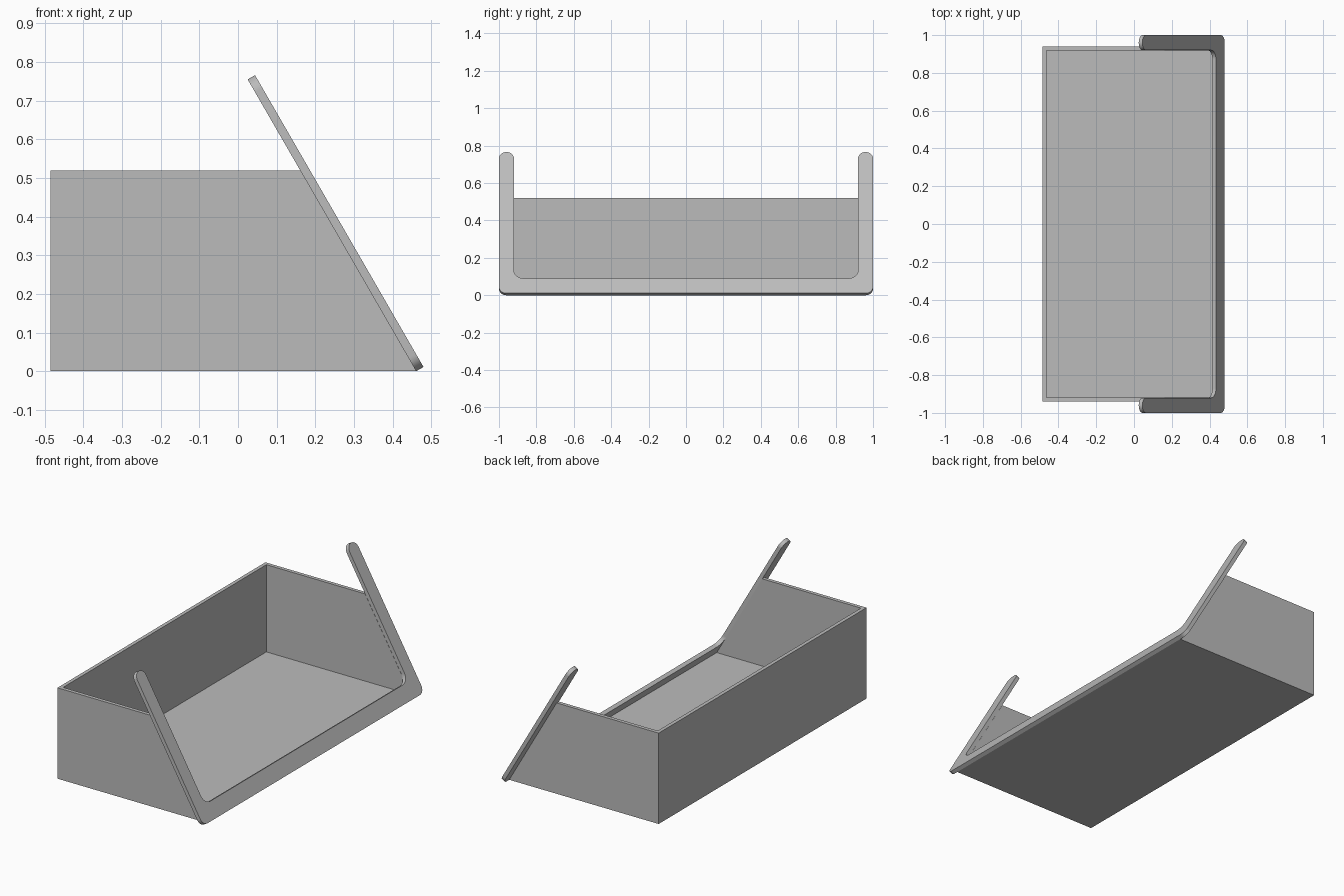
import bpy, bmesh, math
from mathutils import Matrix, Vector

cube = bpy.data.objects.get("Cube")
if cube:
    bpy.data.objects.remove(cube, do_unlink=True)

# Single plain grey
grey = bpy.data.materials.new("plain_grey")
grey.use_nodes = True
colour = (0.5, 0.5, 0.5, 1)
grey.diffuse_color = colour
grey.node_tree.nodes["Principled BSDF"].inputs["Base Color"].default_value = colour


def prism(name, outline, depth, matrix):
    """Extrude a 2D outline along local z, then place it with matrix."""
    bm = bmesh.new()
    face = bm.faces.new([bm.verts.new((u, v, 0)) for u, v in outline])
    grown = bmesh.ops.extrude_face_region(bm, geom=[face])["geom"]
    verts = [g for g in grown if isinstance(g, bmesh.types.BMVert)]
    bmesh.ops.translate(bm, verts=verts, vec=(0, 0, depth))
    bm.transform(matrix)
    bmesh.ops.recalc_face_normals(bm, faces=bm.faces)
    mesh = bpy.data.meshes.new(name)
    bm.to_mesh(mesh)
    bm.free()
    mesh.materials.append(grey)
    obj = bpy.data.objects.new(name, mesh)
    bpy.context.collection.objects.link(obj)
    return obj


def arc(cu, cv, r, start, end, steps=12):
    angles = [math.radians(start + (end - start) * i / steps) for i in range(steps + 1)]
    return [(cu + r * math.cos(a), cv + r * math.sin(a)) for a in angles]


# Proportions
back_x, toe_x, height, half_y, wall = -0.485, 0.461, 0.52, 0.94, 0.021
slope = math.radians(60)
lean = 1 / math.tan(slope)

# Open tray: sloped prism hollowed by a box that runs out through the slope
side = [(back_x, 0), (toe_x, 0), (toe_x - height * lean, height), (back_x, height)]
upright = Matrix.Translation((0, half_y, 0)) @ Matrix.Rotation(math.pi / 2, 4, 'X')
tray = prism("tray", side, half_y * 2, upright)

inner_y = half_y - wall
hollow = [(back_x + wall, -inner_y), (1, -inner_y), (1, inner_y), (back_x + wall, inner_y)]
cutter = prism("tray_cutter", hollow, 1, Matrix.Translation((0, 0, wall)))
cutter.hide_render = True
cut = tray.modifiers.new("hollow", 'BOOLEAN')
cut.operation, cut.solver, cut.object = 'DIFFERENCE', 'EXACT', cutter
bpy.context.view_layer.objects.active = tray
bpy.ops.object.modifier_apply(modifier=cut.name)
bpy.data.objects.remove(cutter, do_unlink=True)

# U-shaped leaning frame: outline of the +y half, then mirrored
width, bar, length, thick = 0.08, 0.092, 0.872, 0.022
r_out, r_in, r_tip = 0.04, 0.05, width / 2
half = arc(1 - r_out, r_out, r_out, -90, 0)
half += arc(1 - r_tip, length - r_tip, r_tip, 0, 180, 20)
half += arc(1 - width - r_in, bar + r_in, r_in, 0, -90)
outline = half + [(-u, v) for u, v in reversed(half)]

across = Vector((0, 1, 0))
up = Vector((-math.cos(slope), 0, math.sin(slope)))
out = across.cross(up)
place = Matrix((across, up, out)).transposed().to_4x4()
place.translation = (toe_x, 0, 0)
frame = prism("leaning_frame", outline, thick, place)

bpy.ops.object.select_all(action='DESELECT')
frame.select_set(True)
bpy.context.view_layer.objects.active = frame
bpy.ops.object.shade_smooth_by_angle(angle=math.radians(30))
